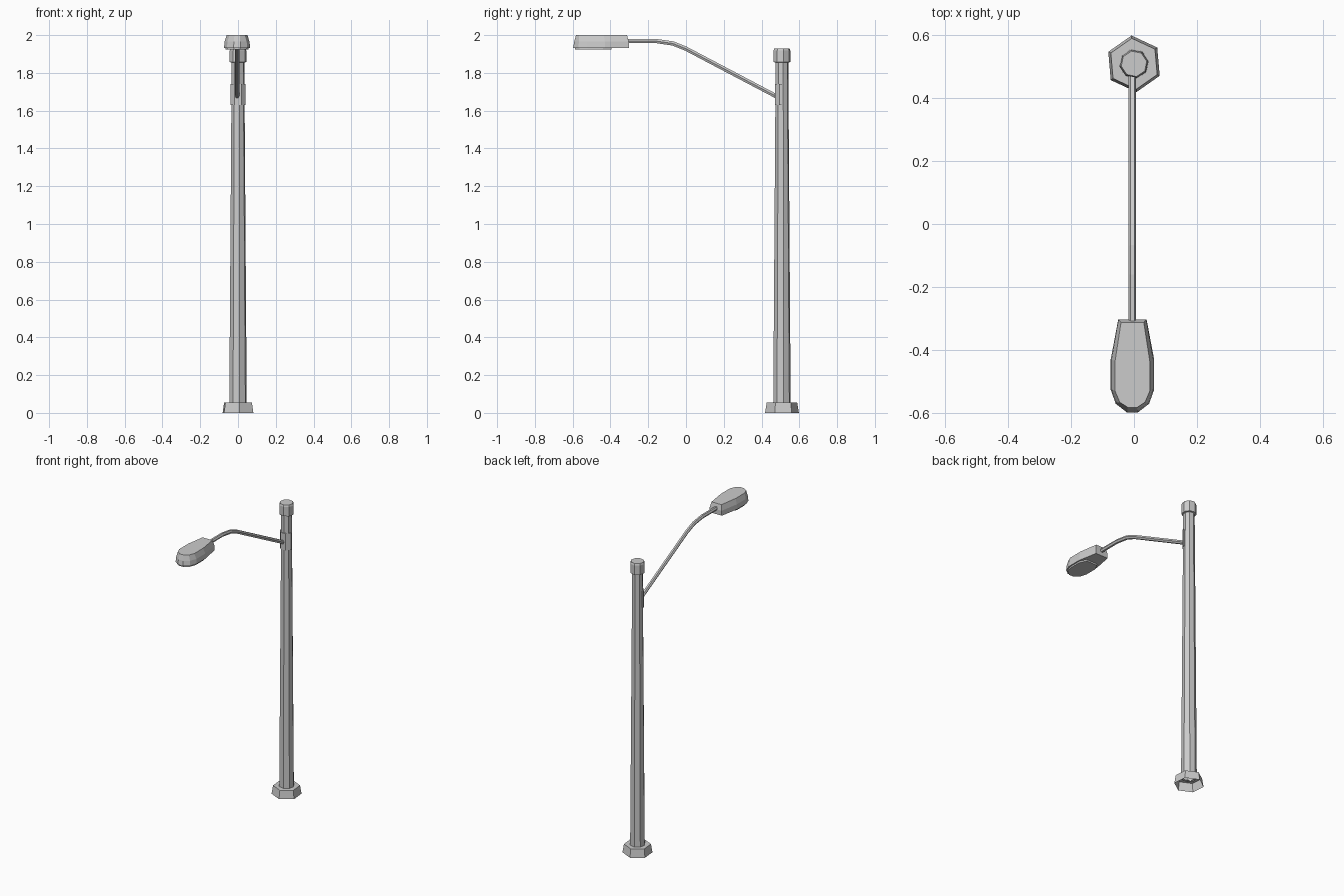
import bpy, bmesh, math
from mathutils import Vector

if "Cube" in bpy.data.objects:
    bpy.data.objects.remove(bpy.data.objects["Cube"])

CY = 0.508   # pole axis


def loft(name, rings, cap_start=True, cap_end=True):
    """Skin a list of equal-length point rings into a flat-shaded object."""
    bm = bmesh.new()
    vs = [[bm.verts.new(p) for p in r] for r in rings]
    n = len(vs[0])
    for a, b in zip(vs, vs[1:]):
        for i in range(n):
            j = (i + 1) % n
            bm.faces.new((a[i], a[j], b[j], b[i]))
    if cap_start:
        bm.faces.new(vs[0][::-1])
    if cap_end:
        bm.faces.new(vs[-1])
    bmesh.ops.recalc_face_normals(bm, faces=bm.faces)
    me = bpy.data.meshes.new(name)
    bm.to_mesh(me)
    bm.free()
    ob = bpy.data.objects.new(name, me)
    bpy.context.collection.objects.link(ob)
    return ob


def ring(r, z, n, turn):
    return [(r * math.cos(math.radians(turn) + math.tau * i / n),
             CY + r * math.sin(math.radians(turn) + math.tau * i / n), z)
            for i in range(n)]


# Hexagonal foot, open underneath
loft("foot", [ring(r, z, 6, 35) for r, z in
              [(0.090, 0), (0.081, 0.055), (0.044, 0.055)]], False, False)

# Tapered pole, hollow at the bottom
loft("pole", [ring(0.047, 0.05, 8, 11), ring(0.034, 1.87, 8, 11)], False, True)

# Pole cap
loft("pole_cap", [ring(r, z, 8, 11) for r, z in
                  [(0.034, 1.855), (0.045, 1.857), (0.045, 1.918), (0.041, 1.93)]])

# Half-collar clamping the arm to the front of the pole
clamp = [(-0.041, 0), (-0.041, -0.012), (-0.018, -0.036),
         (0.018, -0.036), (0.041, -0.012), (0.041, 0)]
loft("arm_clamp", [[(x, CY + y, z) for x, y in clamp] for z in (1.63, 1.74)])

# Bent hexagonal arm tube
path = [Vector(p) for p in [(0.49, 1.67), (0.0, 1.928), (-0.07, 1.956),
                            (-0.16, 1.969), (-0.32, 1.969)]]
tube = []
for i, p in enumerate(path):
    d = (path[min(i + 1, 4)] - path[max(i - 1, 0)]).normalized()
    side = Vector((-d.y, d.x))
    pts = []
    for k in range(6):
        a = math.tau * k / 6
        q = p + side * 0.013 * math.sin(a)
        pts.append((-0.005 + 0.012 * math.cos(a), q.x, q.y))
    tube.append(pts)
loft("arm", tube)


# Lamp head: half outlines mirrored into full rings
def outline(half, z):
    pts = half + [(-x, y) for x, y in reversed(half)]
    return [(x - 0.005, y, z) for x, y in pts]


rim = [(0.045, -0.303), (0.069, -0.43), (0.069, -0.525), (0.053, -0.57), (0.018, -0.597)]
mid = [(0.044, -0.303), (0.066, -0.43), (0.066, -0.523), (0.051, -0.567), (0.017, -0.592)]
top = [(0.036, -0.312), (0.055, -0.435), (0.055, -0.53), (0.040, -0.565), (0.014, -0.582)]
loft("lamp_housing", [outline(rim, 1.933), outline(mid, 1.965), outline(top, 2.0)])

# Lens slab under the lamp
lens = [(0.040, -0.395), (0.061, -0.44), (0.061, -0.52), (0.047, -0.563), (0.016, -0.588)]
loft("lamp_lens", [outline(lens, 1.936), outline(lens, 1.923)])
